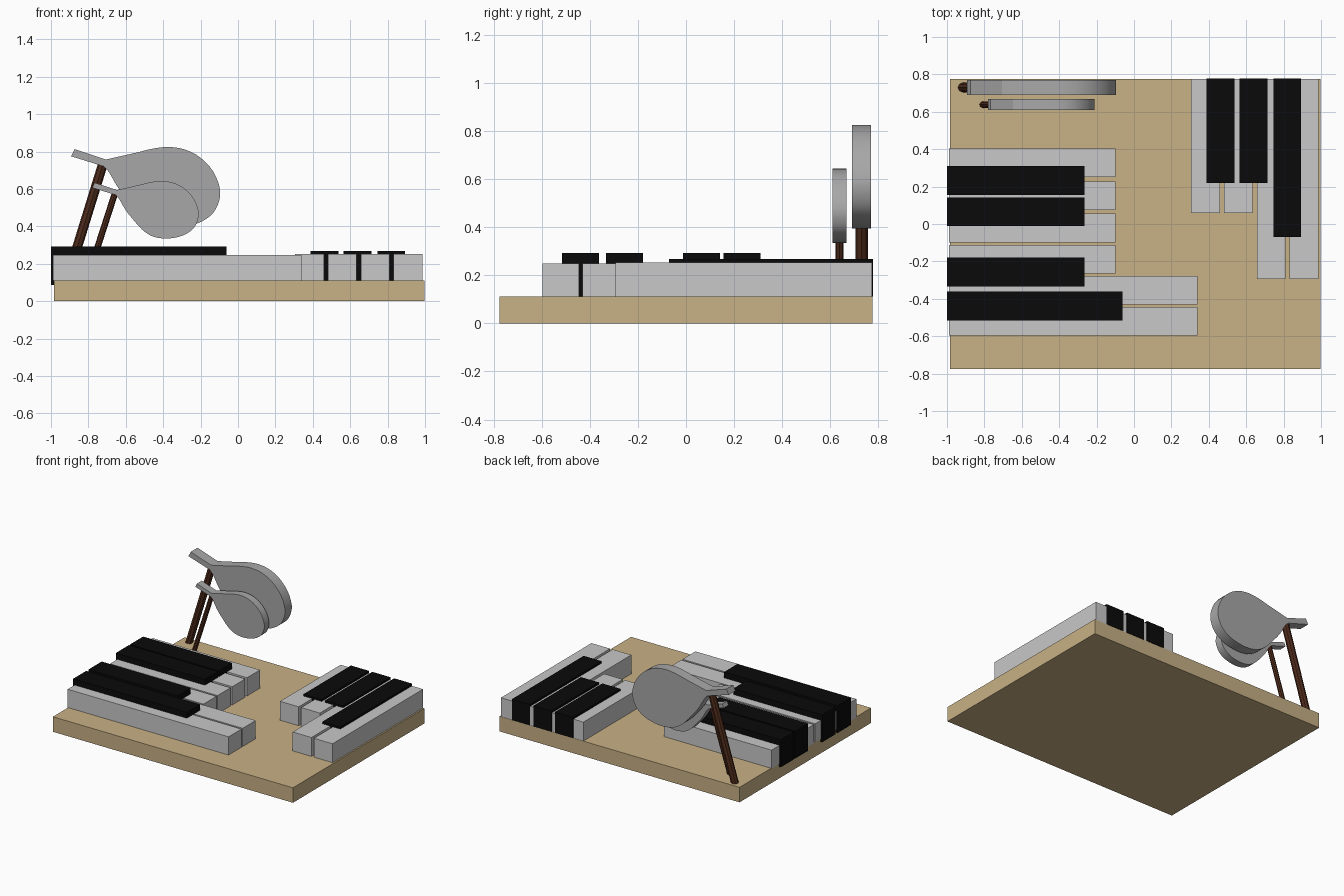
import bpy, bmesh
from mathutils import Vector

cube = bpy.data.objects.get("Cube")
if cube:
    bpy.data.objects.remove(cube, do_unlink=True)


def material(name, r, g, b):
    m = bpy.data.materials.new(name)
    m.use_nodes = True
    m.diffuse_color = (r, g, b, 1)
    m.node_tree.nodes["Principled BSDF"].inputs["Base Color"].default_value = (r, g, b, 1)
    return m


tan = material("tan board", 0.58, 0.44, 0.24)
pale = material("pale grey", 0.58, 0.58, 0.58)
black = material("black", 0.003, 0.003, 0.003)
steel = material("steel grey", 0.39, 0.39, 0.39)
brown = material("dark brown", 0.075, 0.024, 0.011)


def finish(bm, name, mat):
    bmesh.ops.recalc_face_normals(bm, faces=bm.faces)
    mesh = bpy.data.meshes.new(name)
    bm.to_mesh(mesh)
    bm.free()
    mesh.materials.append(mat)
    ob = bpy.data.objects.new(name, mesh)
    bpy.context.collection.objects.link(ob)
    return ob


def box(name, x0, x1, y0, y1, z0, z1, mat):
    bm = bmesh.new()
    bmesh.ops.create_cube(bm, size=1)
    for v in bm.verts:
        v.co = ((x0 + x1) / 2 + v.co.x * (x1 - x0),
                (y0 + y1) / 2 + v.co.y * (y1 - y0),
                (z0 + z1) / 2 + v.co.z * (z1 - z0))
    return finish(bm, name, mat)


def plate(name, points, y0, y1, mat):
    """Extrude an x-z outline from y0 to y1."""
    bm = bmesh.new()
    face = bm.faces.new([bm.verts.new((x, y0, z)) for x, z in points])
    moved = bmesh.ops.extrude_face_region(bm, geom=[face])["geom"]
    for v in moved:
        if isinstance(v, bmesh.types.BMVert):
            v.co.y = y1
    return finish(bm, name, mat)


def rod(name, a, b, radius, mat):
    a, b = Vector(a), Vector(b)
    bm = bmesh.new()
    bmesh.ops.create_cone(bm, cap_ends=True, segments=8, radius1=radius,
                          radius2=radius, depth=(b - a).length)
    ob = finish(bm, name, mat)
    ob.rotation_euler = (b - a).to_track_quat('Z', 'Y').to_euler()
    ob.location = (a + b) / 2
    return ob


def smooth_path(pts, steps=3):
    """Catmull-Rom curve through an open list of points."""
    p = [Vector(q) for q in pts]
    p = [p[0]] + p + [p[-1]]
    out = []
    for a, b, c, d in zip(p, p[1:], p[2:], p[3:]):
        for i in range(steps):
            t = i / steps
            out.append(0.5 * (2 * b + (c - a) * t + (2 * a - 5 * b + 4 * c - d) * t * t
                              + (3 * b - a - 3 * c + d) * t ** 3))
    return out + [p[-1]]


# Board
box("board", -0.985, 0.997, -0.776, 0.776, 0, 0.112, tan)

# Side bank of keys
for i, (y0, x1) in enumerate([(-0.597, 0.34), (-0.43, 0.34), (-0.265, -0.1),
                              (-0.098, -0.1), (0.075, -0.1), (0.25, -0.1)]):
    box(f"side_white_key_{i + 1}", -0.988, x1, y0, y0 + 0.153, 0.11, 0.248, pale)
for i, (y0, x1) in enumerate([(-0.515, -0.062), (-0.333, -0.265),
                              (-0.012, -0.265), (0.155, -0.265)]):
    box(f"side_black_key_{i + 1}", -1, x1, y0, y0 + 0.154, 0.088, 0.292, black)

# Back bank of keys
for i, (x0, y0) in enumerate([(0.305, 0.06), (0.48, 0.06), (0.657, -0.293), (0.832, -0.293)]):
    box(f"back_white_key_{i + 1}", x0, x0 + 0.154, y0, 0.774, 0.11, 0.253, pale)
for i, (x0, y0) in enumerate([(0.388, 0.22), (0.565, 0.22), (0.745, -0.07)]):
    box(f"back_black_key_{i + 1}", x0, x0 + 0.149, y0, 0.778, 0.112, 0.268, black)

# Teardrop paddles, the small one a scaled copy of the large outline
TEAR = [(-0.71, 0.757), (-0.55, 0.793), (-0.46, 0.815), (-0.37, 0.825), (-0.28, 0.81),
        (-0.2, 0.767), (-0.13, 0.69), (-0.095, 0.59), (-0.11, 0.51), (-0.15, 0.455),
        (-0.22, 0.415), (-0.317, 0.395), (-0.4, 0.4), (-0.46, 0.42), (-0.52, 0.463),
        (-0.58, 0.53), (-0.64, 0.605), (-0.69, 0.69), (-0.722, 0.725)]
HANDLE = [(-0.892, 0.775), (-0.722, 0.722), (-0.705, 0.757), (-0.873, 0.813)]

for name, scale, right, top, y0, y1 in [("large", 1, -0.095, 0.825, 0.69, 0.77),
                                        ("small", 0.715, -0.21, 0.643, 0.61, 0.667)]:
    def place(points):
        return [(right + (x + 0.095) * scale, top + (z - 0.825) * scale) for x, z in points]
    tear = plate(f"{name}_paddle", place(smooth_path(TEAR)), y0, y1, steel)
    bpy.ops.object.select_all(action='DESELECT')
    tear.select_set(True)
    bpy.context.view_layer.objects.active = tear
    bpy.ops.object.shade_smooth_by_angle()
    plate(f"{name}_handle", place(HANDLE), y0, y1, steel)

# Slanted posts
rod("large_post", (-0.918, 0.73, 0.1), (-0.722, 0.73, 0.735), 0.026, brown)
rod("small_post", (-0.812, 0.638, 0.1), (-0.657, 0.638, 0.58), 0.017, brown)
